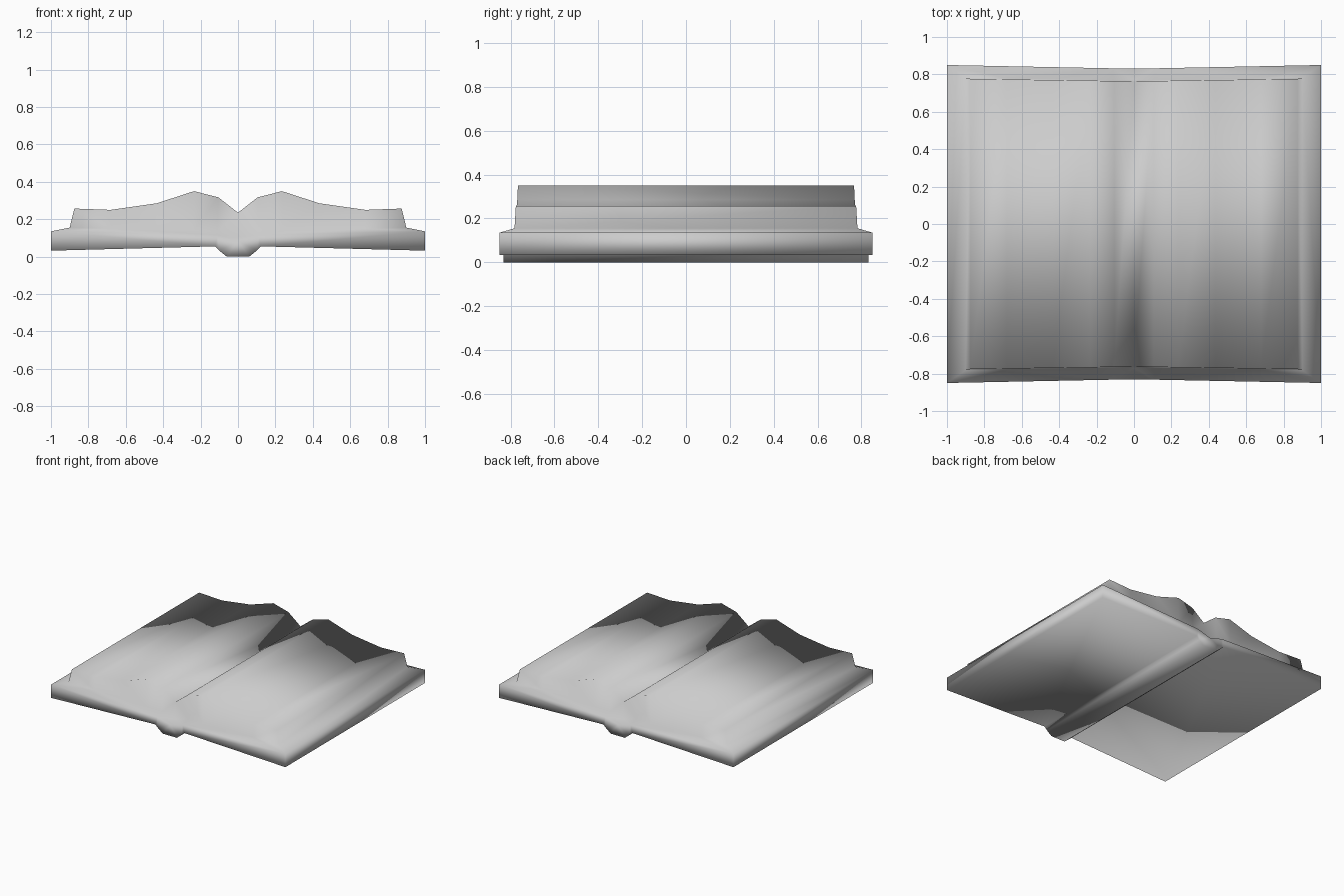
import bpy
import bmesh
from mathutils import Vector

if "Cube" in bpy.data.objects:
    bpy.data.objects.remove(bpy.data.objects["Cube"], do_unlink=True)

# Paper grey material
grey = bpy.data.materials.new("light_grey")
grey.use_nodes = True
colour = (0.604, 0.604, 0.604, 1.0)
grey.diffuse_color = colour
grey.node_tree.nodes["Principled BSDF"].inputs["Base Color"].default_value = colour

# Half profiles from the spine outwards: (x, z), then half length at spine and at outer edge
LAYERS = [
    ([(0.06, 0.0), (0.10, 0.032), (0.122, 0.055), (1.0, 0.032)], 0.83, 0.85),      # cover underside
    ([(0.0, 0.085), (0.11, 0.115), (1.0, 0.135)], 0.83, 0.85),                     # cover rim
    ([(0.0, 0.105), (0.11, 0.135), (0.24, 0.14), (0.43, 0.145),
      (0.68, 0.15), (0.90, 0.155)], 0.768, 0.782),                                 # foot of the pages
    ([(0.0, 0.235), (0.105, 0.317), (0.235, 0.35), (0.435, 0.285),
      (0.68, 0.25), (0.875, 0.257)], 0.763, 0.776),                                # open page tops
]

bm = bmesh.new()


def make_row(layer, side):
    """Mirrored row of vertices across the front (side=-1) or back (side=1)."""
    half, y_in, y_out = layer
    full = [(-x, z) for x, z in reversed(half) if x > 0] + half
    reach = half[-1][0]
    return [bm.verts.new((x, side * (y_in + (y_out - y_in) * abs(x) / reach), z))
            for x, z in full]


def zip_rows(a, b):
    """Fill the strip between two rows, always along the shorter diagonal."""
    i = j = 0
    while i < len(a) - 1 or j < len(b) - 1:
        da = (a[i + 1].co - b[j].co).length if i < len(a) - 1 else 9.0
        db = (b[j + 1].co - a[i].co).length if j < len(b) - 1 else 9.0
        if da < db:
            bm.faces.new((a[i], b[j], a[i + 1]))
            i += 1
        else:
            bm.faces.new((a[i], b[j], b[j + 1]))
            j += 1


def span(front, back):
    """Long quads running from the front row to the back row."""
    for k in range(len(front) - 1):
        bm.faces.new((front[k], front[k + 1], back[k + 1], back[k]))


fronts = [make_row(layer, -1) for layer in LAYERS]
backs = [make_row(layer, 1) for layer in LAYERS]

# Cover underside with spine, and the page surface
span(fronts[0], backs[0])
span(fronts[-1], backs[-1])

# End walls and side walls between neighbouring layers
for k in range(len(LAYERS) - 1):
    zip_rows(fronts[k], fronts[k + 1])
    zip_rows(backs[k], backs[k + 1])
    for e in (0, -1):
        bm.faces.new((fronts[k][e], backs[k][e], backs[k + 1][e], fronts[k + 1][e]))

bmesh.ops.recalc_face_normals(bm, faces=bm.faces)
for face in bm.faces:
    face.smooth = True

mesh = bpy.data.meshes.new("open_book")
bm.to_mesh(mesh)
bm.free()
mesh.materials.append(grey)
book = bpy.data.objects.new("open_book", mesh)
bpy.context.collection.objects.link(book)
